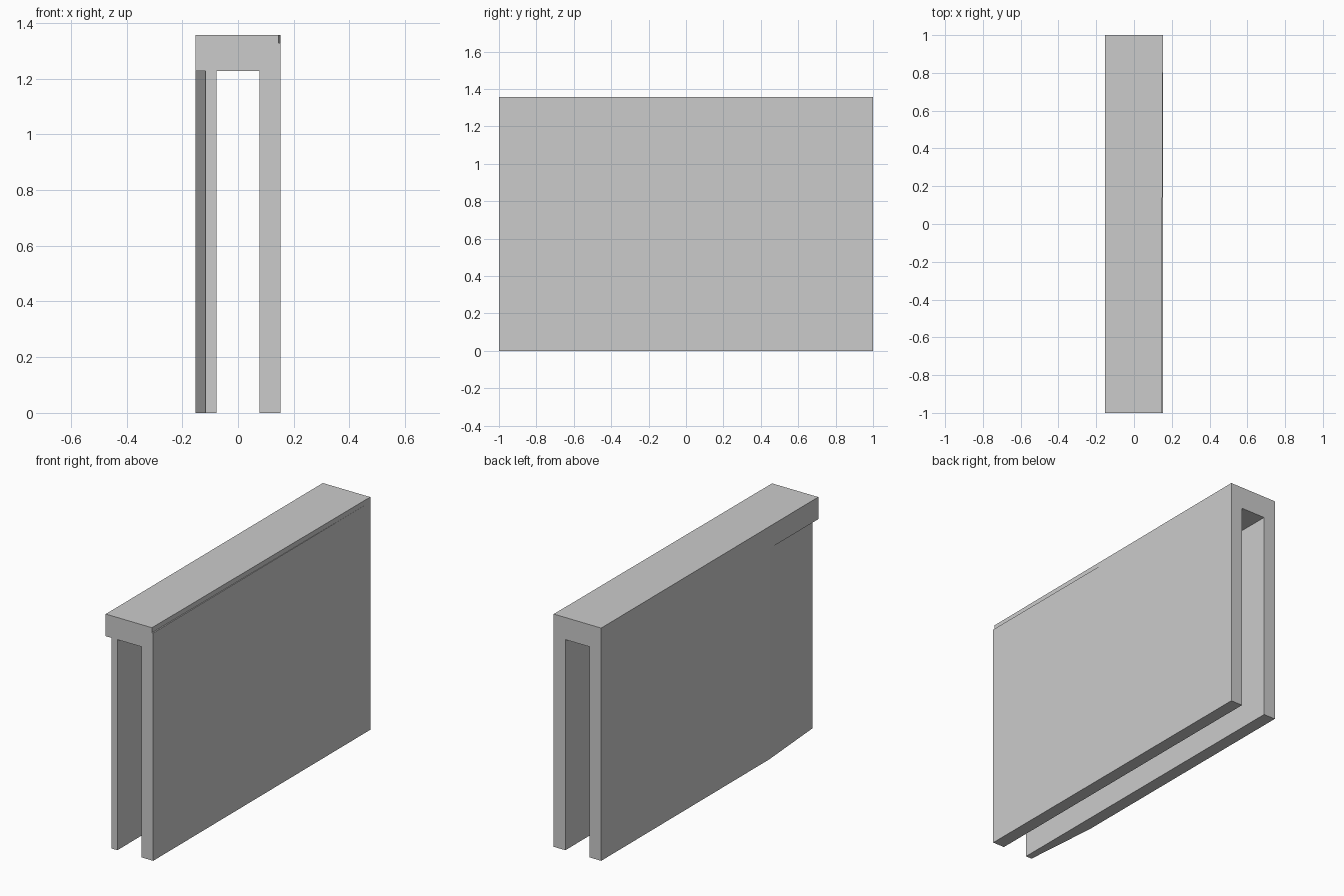
import bpy, bmesh
from mathutils import Vector

if "Cube" in bpy.data.objects:
    bpy.data.objects.remove(bpy.data.objects["Cube"])

W, INNER, H, SLOT = 0.153, 0.078, 1.357, 1.228


def prism(name, points, push):
    """Extrude a flat polygon along a vector into a closed solid."""
    bm = bmesh.new()
    face = bm.faces.new([bm.verts.new(p) for p in points])
    geo = bmesh.ops.extrude_face_region(bm, geom=[face])["geom"]
    moved = [v for v in geo if isinstance(v, bmesh.types.BMVert)]
    bmesh.ops.translate(bm, verts=moved, vec=Vector(push))
    bmesh.ops.recalc_face_normals(bm, faces=bm.faces)
    mesh = bpy.data.meshes.new(name)
    bm.to_mesh(mesh)
    bm.free()
    obj = bpy.data.objects.new(name, mesh)
    bpy.context.collection.objects.link(obj)
    return obj


# Inverted U channel, running front to back
profile = [(-W, 0), (-INNER, 0), (-INNER, SLOT), (INNER, SLOT),
           (INNER, 0), (W, 0), (W, H), (-W, H)]
channel = prism("channel", [(x, -1, z) for x, z in profile], (0, 2, 0))

# Cutters in plan: (outline, bottom, top)
cuts = {
    # front end of the left wall tapers below the top slab
    "wall_taper_cutter": ([(-W, -0.55), (-0.117, -1), (-0.109, -1.1),
                           (-0.3, -1.1), (-0.3, -0.55)], -0.1, SLOT),
    # shallow wedge along the upper right edge
    "edge_wedge_cutter": ([(W, 1), (W - 0.008, -1), (W - 0.0084, -1.1),
                           (0.3, -1.1), (0.3, 1)], H - 0.029, H + 0.1),
}
for name, (outline, low, high) in cuts.items():
    cutter = prism(name, [(x, y, low) for x, y in outline], (0, 0, high - low))
    mod = channel.modifiers.new(name, "BOOLEAN")
    mod.operation = "DIFFERENCE"
    mod.solver = "EXACT"
    mod.object = cutter

# Bake the cuts and remove the cutters
deps = bpy.context.evaluated_depsgraph_get()
baked = bpy.data.meshes.new_from_object(channel.evaluated_get(deps))
channel.modifiers.clear()
channel.data = baked
for name in cuts:
    bpy.data.objects.remove(bpy.data.objects[name])
